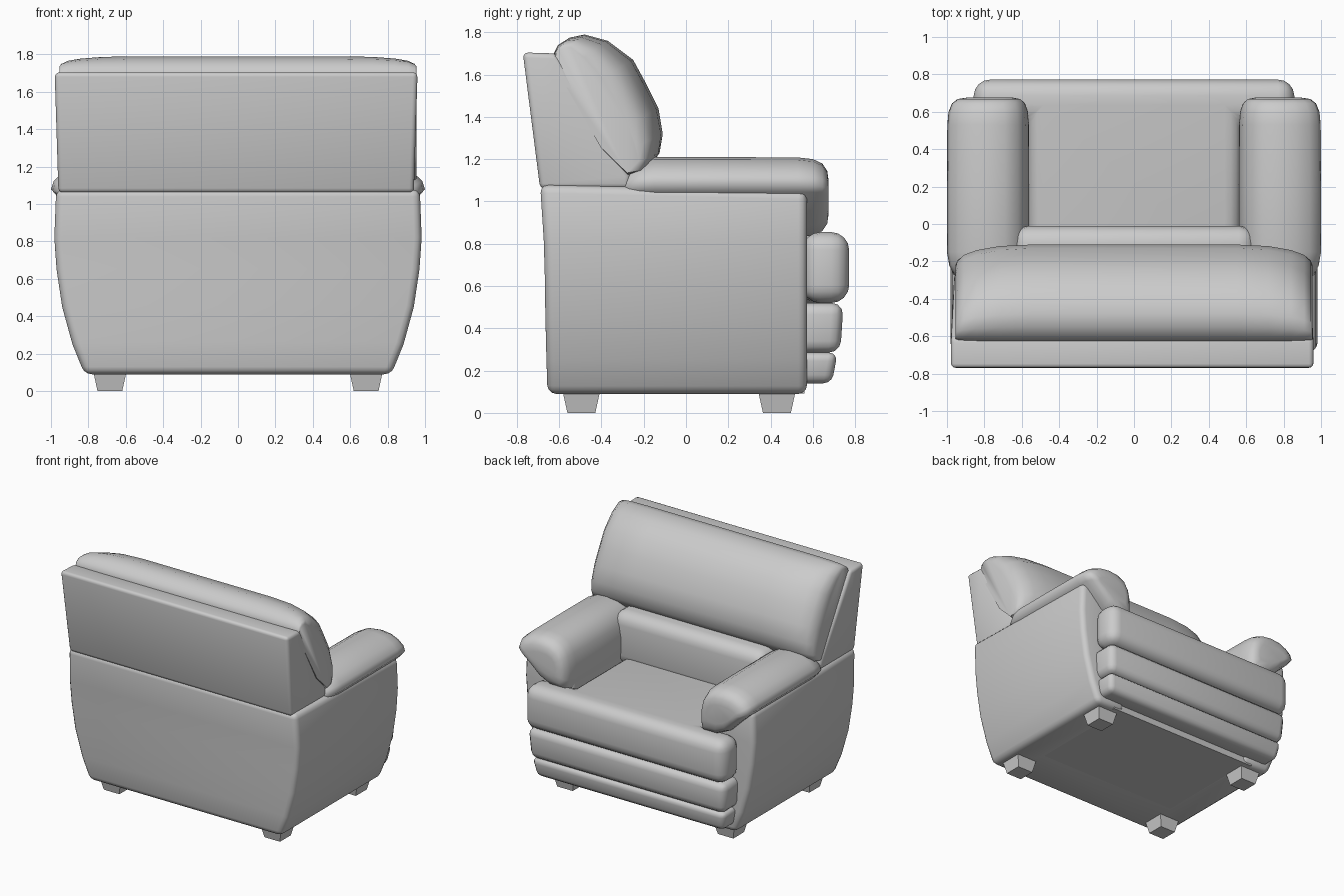
import bpy, bmesh, math
from mathutils import Vector

if "Cube" in bpy.data.objects:
    bpy.data.objects.remove(bpy.data.objects["Cube"])


def loft(name, rings, bevel=0.0, segments=3, mirror=False, smooth=40):
    """Skin closed rings of points, cap both ends, round the sharp edges."""
    bm = bmesh.new()
    loops = [[bm.verts.new(p) for p in ring] for ring in rings]
    n = len(loops[0])
    for a, b in zip(loops, loops[1:]):
        for i in range(n):
            j = (i + 1) % n
            bm.faces.new((a[i], a[j], b[j], b[i]))
    bm.faces.new(loops[0])
    bm.faces.new(loops[-1])
    bmesh.ops.recalc_face_normals(bm, faces=bm.faces)
    if bevel:
        edges = [e for e in bm.edges if e.calc_face_angle(0) > math.radians(35)]
        bmesh.ops.bevel(bm, geom=edges, offset=bevel, segments=segments,
                        profile=0.5, affect='EDGES', clamp_overlap=True)
    if mirror:
        geom = bm.verts[:] + bm.edges[:] + bm.faces[:]
        copy = bmesh.ops.duplicate(bm, geom=geom)["geom"]
        for v in copy:
            if isinstance(v, bmesh.types.BMVert):
                v.co.x = -v.co.x
        bmesh.ops.reverse_faces(bm, faces=[f for f in copy if isinstance(f, bmesh.types.BMFace)])
    mesh = bpy.data.meshes.new(name)
    bm.to_mesh(mesh)
    bm.free()
    ob = bpy.data.objects.new(name, mesh)
    bpy.context.collection.objects.link(ob)
    bpy.ops.object.select_all(action='DESELECT')
    ob.select_set(True)
    bpy.context.view_layer.objects.active = ob
    bpy.ops.object.shade_smooth_by_angle(angle=math.radians(smooth))
    return ob


def rect(hw, y0, y1, z):
    return [(-hw, y0, z), (hw, y0, z), (hw, y1, z), (-hw, y1, z)]


# Body: U-shaped shell that flares outward toward the top
levels = [(0.09, 0.82, -0.655), (0.25, 0.885, -0.66), (0.45, 0.94, -0.665),
          (0.65, 0.97, -0.668), (0.82, 0.982, -0.673), (1.065, 0.972, -0.69)]
shell = []
for z, w, back in levels:
    tilt = 0.015 if z > 1 else 0
    shell.append([(-w, back, z + tilt), (w, back, z + tilt), (w, 0.572, z - tilt),
                  (0.57, 0.572, z - tilt), (0.57, -0.27, z), (-0.57, -0.27, z),
                  (-0.57, 0.572, z - tilt), (-w, 0.572, z - tilt)])
loft("body_shell", shell, 0.04)
loft("seat_base", [rect(0.66, -0.45, 0.56, 0.091), rect(0.66, -0.45, 0.56, 0.6)])

# Seat cushion: T-shaped, wrapping in front of the arms
outline = [(-0.57, -0.28), (0.57, -0.28), (0.57, 0.55), (0.86, 0.55),
           (0.855, 0.772), (-0.855, 0.772), (-0.86, 0.55), (-0.57, 0.55)]
loft("seat_cushion", [[(x, y, z) for x, y in outline] for z in (0.52, 0.855)], 0.085, 4)

# Footrest pads below the seat
loft("upper_footrest_pad", [rect(0.83, 0.5, 0.73, 0.285), rect(0.845, 0.5, 0.745, 0.52)], 0.055)
loft("lower_footrest_pad", [rect(0.80, 0.5, 0.69, 0.14), rect(0.825, 0.5, 0.717, 0.285)], 0.04)

# Lumbar roll between the arms
loft("lumbar_cushion", [rect(0.65, -0.4, -0.01, 0.78), rect(0.65, -0.4, -0.01, 1.19)], 0.09, 4)

# Back panel
side = [(-0.772, 1.705), (-0.61, 1.70), (-0.265, 1.125), (-0.265, 1.06), (-0.69, 1.06)]
back = []
for x in (-1, 1):
    back.append([(x * (0.95 + 0.02 * (z - 1.06) / 0.64) - 0.01, y, z) for y, z in side])
loft("back_panel", back, 0.025)

# Head cushion: profile lofted sideways, flattening onto the back panel at the ends
A, d, n = Vector((-0.61, 1.71)), Vector((0.5, -0.866)), Vector((0.866, 0.5))
profile = [(-0.63, 1.69), (-0.605, 1.74), (-0.55, 1.775), (-0.48, 1.79), (-0.37, 1.76),
           (-0.25, 1.67), (-0.19, 1.56), (-0.13, 1.44), (-0.11, 1.32), (-0.125, 1.23),
           (-0.17, 1.16), (-0.27, 1.12), (-0.40, 1.25), (-0.60, 1.60)]
stations = [(0.955, 0.42, 0.95), (0.945, 0.58, 0.97), (0.91, 0.74, 0.985),
            (0.84, 0.86, 0.995), (0.72, 0.96, 1), (0.55, 1, 1)]
stations = [(-x, s, t) for x, s, t in stations] + stations[::-1]
rings = []
for x, s, t in stations:
    ring = []
    for p in profile:
        r = Vector(p) - A
        along, out = r.dot(d), r.dot(n)
        q = A + d * ((along - 0.34) * t + 0.34) + n * (out * s if out > 0 else out)
        ring.append((x, q.x, q.y))
    rings.append(ring)
loft("head_cushion", rings, smooth=60)

# Arm pads: rolled section lofted front to back with puffed ends
section = [(1.0, 1.08), (0.985, 1.125), (0.94, 1.165), (0.87, 1.198), (0.78, 1.21), (0.69, 1.198),
           (0.62, 1.16), (0.58, 1.09), (0.562, 1.0), (0.56, 0.9), (0.575, 0.83),
           (0.70, 0.83), (0.80, 0.88), (0.89, 0.97), (0.97, 1.045)]
pads = []
for y, s in [(-0.30, 0.55), (-0.27, 0.78), (-0.22, 0.93), (-0.15, 1), (0.2, 1), (0.53, 0.99),
             (0.60, 0.95), (0.645, 0.84), (0.668, 0.66), (0.675, 0.4)]:
    cx, cz = 0.76, 1.02
    pads.append([(cx + (x - cx) * (0.3 + 0.7 * s), y, cz + (z - cz) * s) for x, z in section])
loft("arm_pads", pads, mirror=True, smooth=60)

# Tapered feet
for label, y in (("front", 0.43), ("rear", -0.495)):
    foot = []
    for z, h in ((0, 0.066), (0.1, 0.088)):
        foot.append([(0.685 + a * h, y + b * h, z) for a, b in ((-1, -1), (1, -1), (1, 1), (-1, 1))])
    loft(label + "_feet", foot, mirror=True)
